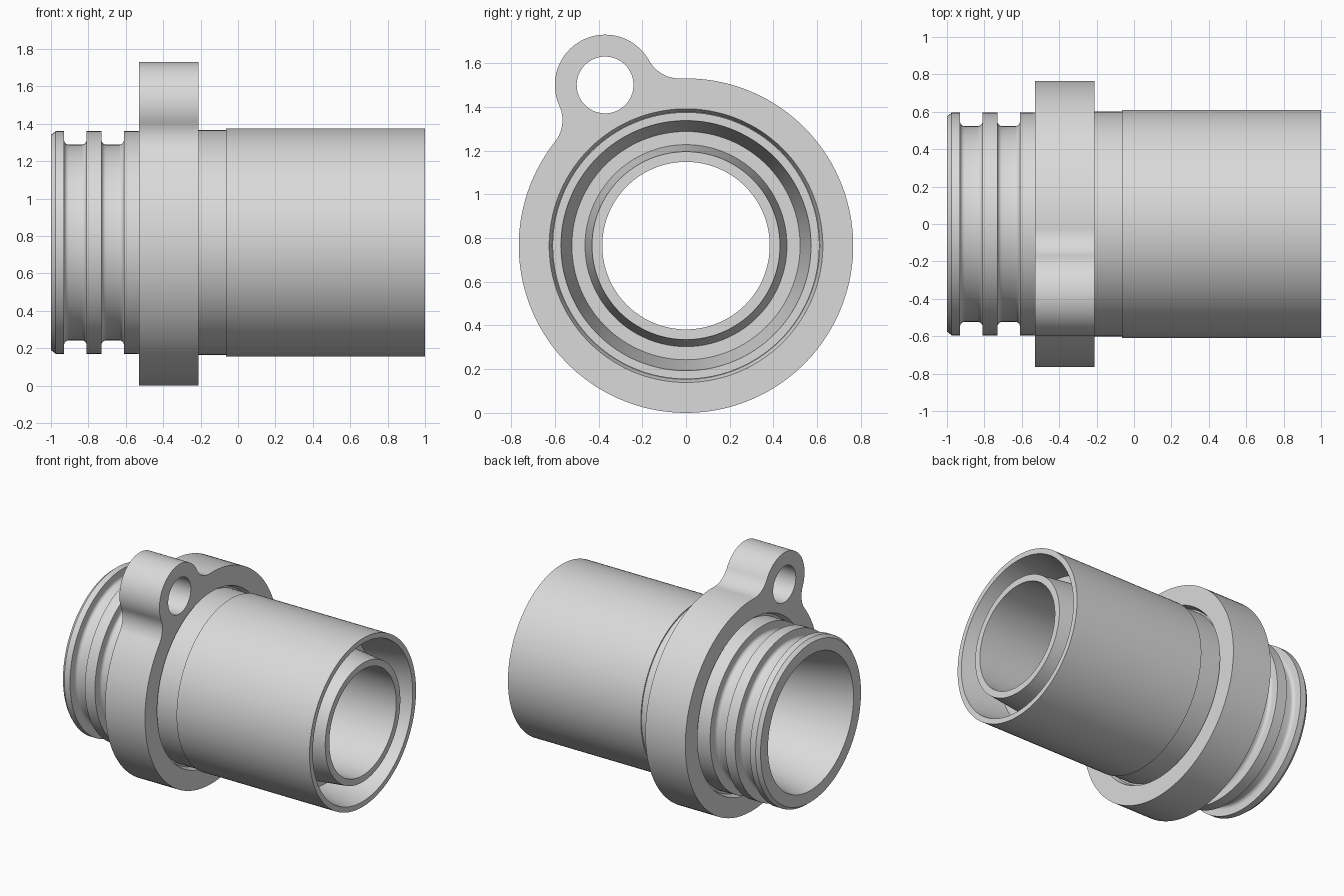
import bpy, bmesh
from math import pi, cos, sin, acos, atan2, radians
from mathutils import Matrix

cube = bpy.data.objects.get("Cube")
if cube:
    bpy.data.objects.remove(cube, do_unlink=True)

AXIS_Z = 0.765
SEGMENTS = 128
SHADE = (0.7, 0.7, 0.7, 1)

grey = bpy.data.materials.new("light_grey")
grey.use_nodes = True
grey.diffuse_color = SHADE
grey.node_tree.nodes["Principled BSDF"].inputs["Base Color"].default_value = SHADE


def finish(obj):
    if not obj.data.materials:
        obj.data.materials.append(grey)
    bpy.ops.object.select_all(action='DESELECT')
    obj.select_set(True)
    bpy.context.view_layer.objects.active = obj
    bpy.ops.object.shade_smooth_by_angle(angle=radians(30))


def lathe(name, profile):
    """Spin a closed (x, radius) profile around the horizontal axis."""
    bm = bmesh.new()
    rings = []
    for i in range(SEGMENTS):
        a = 2 * pi * i / SEGMENTS
        rings.append([bm.verts.new((x, r * cos(a), AXIS_Z + r * sin(a))) for x, r in profile])
    n = len(profile)
    for i, ring in enumerate(rings):
        nxt = rings[(i + 1) % SEGMENTS]
        for j in range(n):
            k = (j + 1) % n
            bm.faces.new((ring[j], ring[k], nxt[k], nxt[j]))
    bmesh.ops.recalc_face_normals(bm, faces=bm.faces)
    mesh = bpy.data.meshes.new(name)
    bm.to_mesh(mesh)
    bm.free()
    obj = bpy.data.objects.new(name, mesh)
    bpy.context.collection.objects.link(obj)
    finish(obj)


def arc(cx, cy, r, start, end, steps):
    return [(cx + r * cos(start + (end - start) * i / steps),
             cy + r * sin(start + (end - start) * i / steps)) for i in range(steps + 1)]


def groove(x0, x1, top, floor, f=0.025):
    """Seal groove with rounded bottom corners."""
    return ([(x0, top)] + arc(x0 + f, floor + f, f, pi, 1.5 * pi, 5)
            + arc(x1 - f, floor + f, f, 1.5 * pi, 2 * pi, 5) + [(x1, top)])


# Tube body: chamfered nose, two seal grooves, collar with tapered recesses,
# outer skirt, inner sleeve, bore flaring out at the nose
outside = [(-1, 0.575), (-0.975, 0.595)]
outside += groove(-0.93, -0.81, 0.595, 0.523) + groove(-0.73, -0.61, 0.595, 0.523)
outside += [(-0.49, 0.597), (-0.49, 0.612), (-0.53, 0.626), (-0.21, 0.626), (-0.25, 0.612),
            (-0.25, 0.601), (-0.065, 0.601), (-0.065, 0.61), (1, 0.61)]
inside = [(1, 0.572), (0.7, 0.522), (0.7, 0.462), (1, 0.43), (1, 0.383), (-0.1, 0.383)]
inside += [(-0.1 - 0.9 * t / 12, 0.383 + 0.107 * (t / 12) ** 2) for t in range(1, 13)]
lathe("tube_body", outside + inside)

# Flange outline: big disc and lug circle blended by two fillets
R, LUG, FILLET = 0.765, 0.23, 0.159
ly, lz = -0.37, 0.735
dist, axis = (ly * ly + lz * lz) ** 0.5, atan2(lz, ly)
a, b = R + FILLET, LUG + FILLET
t = acos((a * a + dist * dist - b * b) / (2 * a * dist))   # fillet angle at the disc
s = acos((b * b + dist * dist - a * a) / (2 * b * dist))   # fillet angle at the lug
fx, fy = a * cos(t), a * sin(t)
outline = arc(0, 0, R, t, 2 * pi - t, 110)
outline += arc(fx, -fy, FILLET, pi - t, s, 16)[1:]
outline += arc(dist, 0, LUG, s - pi, pi - s, 40)[1:]
outline += arc(fx, fy, FILLET, -s, t - pi, 16)[1:-1]

curve = bpy.data.curves.new("flange", 'CURVE')
curve.dimensions = '2D'
curve.fill_mode = 'BOTH'
curve.extrude = 0.16
loops = [outline, arc(0, 0, 0.626, 0, 2 * pi, SEGMENTS)[:-1],
         arc(dist, 0, 0.13, 0, 2 * pi, 48)[:-1]]
for points in loops:
    spline = curve.splines.new('POLY')
    spline.points.add(len(points) - 1)
    for p, (u, v) in zip(spline.points, points):
        p.co = (u * cos(axis) - v * sin(axis), u * sin(axis) + v * cos(axis), 0, 1)
    spline.use_cyclic_u = True

# Mounting flange with lug
flange = bpy.data.objects.new("mounting_flange", curve)
bpy.context.collection.objects.link(flange)
bpy.ops.object.select_all(action='DESELECT')
flange.select_set(True)
bpy.context.view_layer.objects.active = flange
bpy.ops.object.convert(target='MESH')
flange = bpy.context.view_layer.objects.active
flange.data.transform(Matrix(((0, 0, 1, -0.37), (1, 0, 0, 0), (0, 1, 0, AXIS_Z), (0, 0, 0, 1))))
bm = bmesh.new()
bm.from_mesh(flange.data)
bmesh.ops.remove_doubles(bm, verts=bm.verts, dist=0.0005)
bmesh.ops.recalc_face_normals(bm, faces=bm.faces)
bm.to_mesh(flange.data)
bm.free()
finish(flange)
